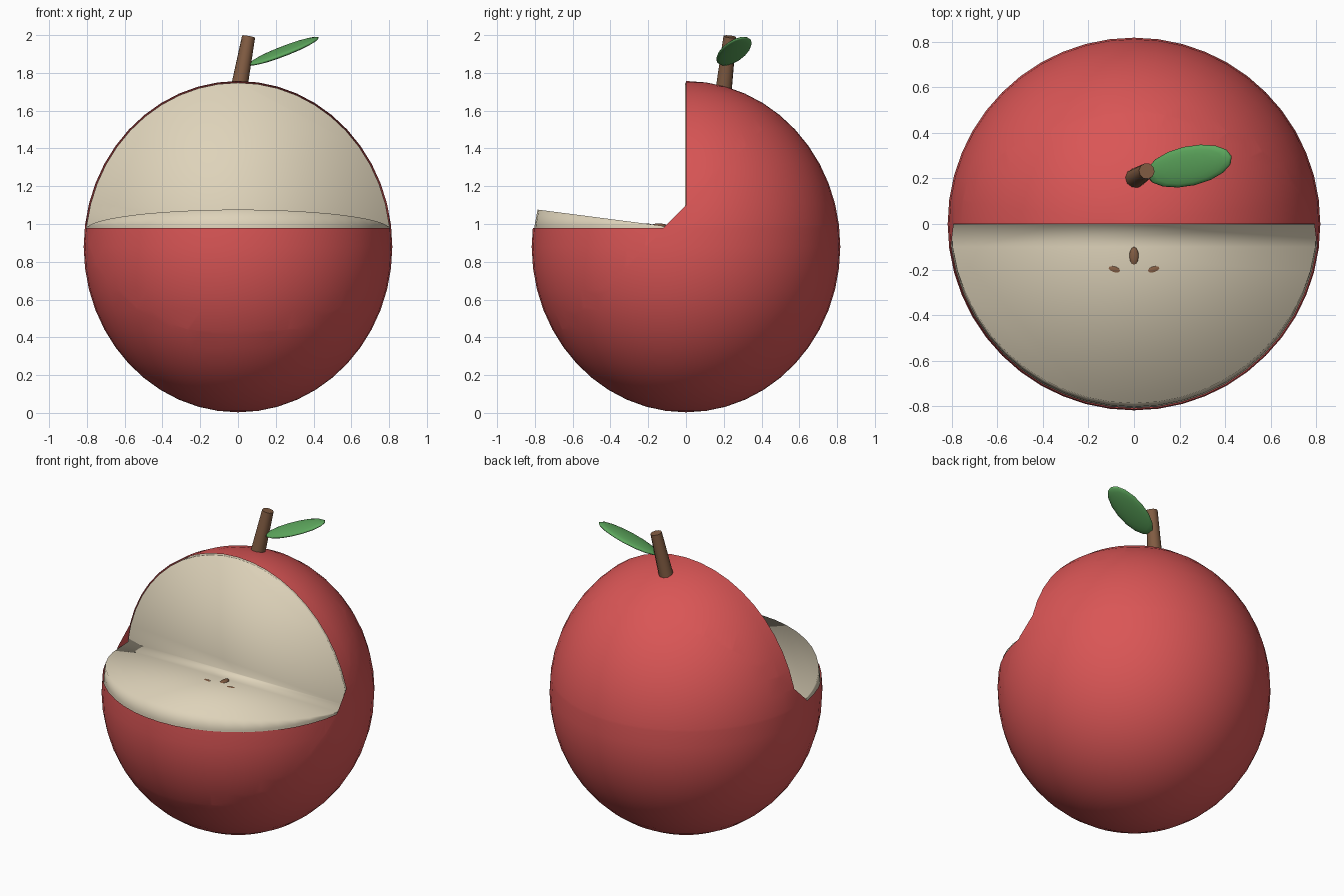
import bpy, bmesh, math
from mathutils import Vector, Matrix

if "Cube" in bpy.data.objects:
    bpy.data.objects.remove(bpy.data.objects["Cube"])


def material(name, rgb):
    m = bpy.data.materials.new(name)
    m.diffuse_color = (*rgb, 1)
    m.use_nodes = True
    m.node_tree.nodes["Principled BSDF"].inputs["Base Color"].default_value = m.diffuse_color
    return m


RED = material("skin red", (0.70, 0.092, 0.092))
CREAM = material("flesh cream", (0.73, 0.65, 0.49))
BROWN = material("stem brown", (0.22, 0.107, 0.055))
GREEN = material("leaf green", (0.11, 0.39, 0.11))


def finish(bm, name, mat, sharp=None):
    mesh = bpy.data.meshes.new(name)
    bmesh.ops.recalc_face_normals(bm, faces=bm.faces)
    bm.to_mesh(mesh)
    bm.free()
    mesh.materials.append(mat)
    ob = bpy.data.objects.new(name, mesh)
    bpy.context.collection.objects.link(ob)
    mesh.shade_smooth()
    if sharp:
        mesh.set_sharp_from_angle(angle=math.radians(sharp))
    return ob


def ellipsoid(size, matrix, u=16, v=10):
    bm = bmesh.new()
    bmesh.ops.create_uvsphere(bm, u_segments=u, v_segments=v, radius=1,
                              matrix=matrix @ Matrix.Diagonal((*size, 1)))
    return bm


def carve(bm, planes, cap):
    """Remove the wedge lying in front of every plane; optionally cap it."""
    for co, no in planes:
        bmesh.ops.bisect_plane(bm, geom=bm.verts[:] + bm.edges[:] + bm.faces[:],
                               dist=1e-5, plane_co=co, plane_no=no)
    gone = [f for f in bm.faces
            if all((f.calc_center_median() - co).dot(no) > 1e-5 for co, no in planes)]
    bmesh.ops.delete(bm, geom=gone, context='FACES')
    if not cap:
        return
    rim = [v for v in bm.verts if v.is_boundary]
    for co, no in planes:
        ring = [v for v in rim if abs((v.co - co).dot(no)) < 1e-4]
        mid = sum((v.co for v in ring), Vector()) / len(ring)
        side = Vector((1, 0, 0))
        up = no.cross(side)
        ring.sort(key=lambda v: math.atan2((v.co - mid).dot(up), (v.co - mid).dot(side)))
        bm.faces.new(ring)


def plane(y, z, ny, nz):
    return Vector((0, y, z)), Vector((0, ny, nz)).normalized()


centre = Matrix.Translation((0, 0, 0.88))

# Skin with the front upper quarter removed and a small web left in the corner
bm = ellipsoid((0.817, 0.817, 0.877), centre, 48, 24)
carve(bm, [plane(0, 1, -1, 0), plane(0, 0.98, 0, 1), plane(0, 1.1, -1, 1)], False)
finish(bm, "skin", RED)

# Flesh: wall, floor and slightly raised strip along the inner corner
bm = ellipsoid((0.808, 0.808, 0.868), centre, 48, 24)
carve(bm, [plane(-0.005, 1, -1, 0), plane(0, 0.987, 0, 1), plane(-0.1, 0.987, 0.13, 1)], True)
finish(bm, "flesh", CREAM)

# Five seeds in a star
for i in range(5):
    a = math.radians(90 + 72 * i)
    m = (Matrix.Translation((0.087 * math.cos(a), -0.23 + 0.087 * math.sin(a), 0.99))
         @ Matrix.Rotation(a, 4, 'Z'))
    finish(ellipsoid((0.043, 0.021, 0.013), m, 12, 8), f"seed_{i + 1}", BROWN)

# Leaning, tapered stem
base, tip = Vector((0, 0.197, 1.69)), Vector((0.056, 0.232, 1.992))
axis = tip - base
bm = bmesh.new()
bmesh.ops.create_cone(bm, cap_ends=True, segments=10, radius1=0.045, radius2=0.035,
                      depth=axis.length,
                      matrix=Matrix.Translation((base + tip) / 2)
                      @ axis.to_track_quat('Z', 'Y').to_matrix().to_4x4())
finish(bm, "stem", BROWN, 40)

# Leaf rising to the right
m = (Matrix.Translation((0.242, 0.254, 1.915)) @ Matrix.Rotation(math.radians(13), 4, 'Z')
     @ Matrix.Rotation(math.radians(-21), 4, 'Y') @ Matrix.Rotation(math.radians(8), 4, 'X'))
finish(ellipsoid((0.205, 0.088, 0.02), m, 16, 10), "leaf", GREEN)
